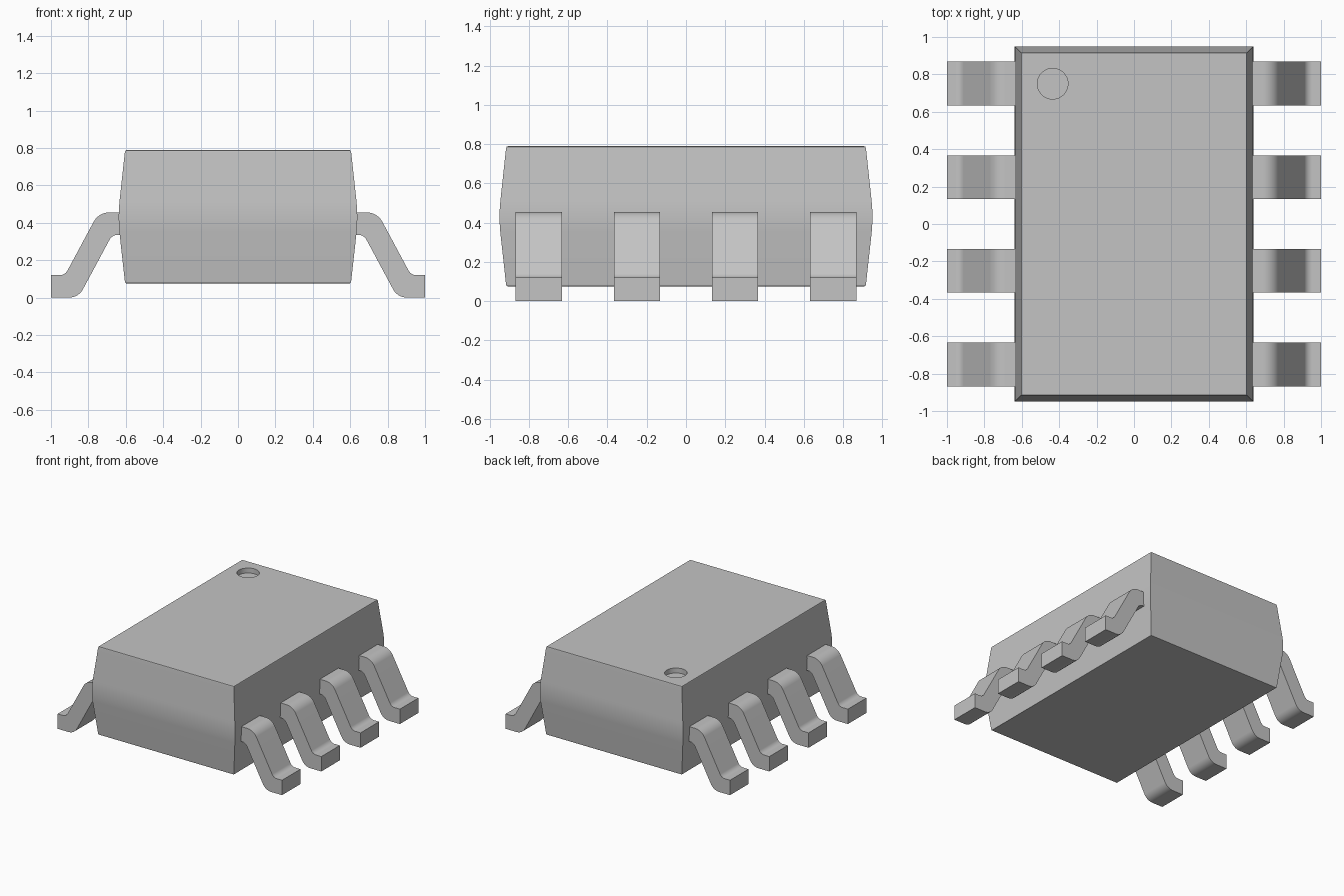
import bpy, bmesh, math
from mathutils import Vector

if "Cube" in bpy.data.objects:
    bpy.data.objects.remove(bpy.data.objects["Cube"])

GREY = (0.55, 0.55, 0.55, 1)
mat = bpy.data.materials.new("plain grey")
mat.use_nodes = True
mat.diffuse_color = GREY
mat.node_tree.nodes["Principled BSDF"].inputs["Base Color"].default_value = GREY


def finish(bm, name):
    """Turn a bmesh into a linked object with the grey material."""
    bmesh.ops.recalc_face_normals(bm, faces=bm.faces)
    mesh = bpy.data.meshes.new(name)
    bm.to_mesh(mesh)
    bm.free()
    mesh.materials.append(mat)
    obj = bpy.data.objects.new(name, mesh)
    bpy.context.collection.objects.link(obj)
    return obj


def smooth(obj):
    """Smooth the gentle bends, keep sharp edges and flat areas."""
    bpy.ops.object.select_all(action="DESELECT")
    obj.select_set(True)
    bpy.context.view_layer.objects.active = obj
    bpy.ops.object.shade_smooth_by_angle(angle=math.radians(35))
    mod = obj.modifiers.new("flat areas", "WEIGHTED_NORMAL")
    mod.keep_sharp = True


def fillet(prev, corner, nxt, tangent, steps=7):
    """Circular arc replacing a corner of a 2D outline."""
    p, c, n = Vector(prev), Vector(corner), Vector(nxt)
    a, b = (p - c).normalized(), (n - c).normalized()
    half = a.angle(b) / 2
    centre = c + (a + b).normalized() * tangent / math.cos(half)
    u, v = c + a * tangent - centre, c + b * tangent - centre
    sweep = u.angle(v)
    return [centre + (u * math.sin((1 - i / steps) * sweep)
                      + v * math.sin(i / steps * sweep)) / math.sin(sweep)
            for i in range(steps + 1)]


# Package body: stacked rectangles, widest at a softly rounded waist
HALF_X, HALF_Y = 0.638, 0.95
rings = [(0.044, 0.075), (0.036, 0.078), (0.033, 0.086), (0.004, 0.35),
         (0.001, 0.39), (0, 0.43), (0.001, 0.47), (0.004, 0.51),
         (0.033, 0.779), (0.036, 0.787), (0.044, 0.79)]
bm = bmesh.new()
loops = []
for inset, z in rings:
    x, y = HALF_X - inset, HALF_Y - inset
    loops.append([bm.verts.new((sx * x, sy * y, z))
                  for sx, sy in ((-1, -1), (1, -1), (1, 1), (-1, 1))])
for low, high in zip(loops, loops[1:]):
    for i in range(4):
        j = (i + 1) % 4
        bm.faces.new((low[i], low[j], high[j], high[i]))
bm.faces.new(loops[0])
bm.faces.new(loops[-1])
body = finish(bm, "package_body")

# Round pin-one recess cut into the top
bm = bmesh.new()
bmesh.ops.create_cone(bm, cap_ends=True, segments=48, radius1=0.082,
                      radius2=0.082, depth=0.1)
cutter = finish(bm, "recess_cutter")
cutter.location = (-0.435, 0.75, 0.8)
cutter.hide_render = True
cut = body.modifiers.new("recess", "BOOLEAN")
cut.operation, cut.solver, cut.object = "DIFFERENCE", "EXACT", cutter
bpy.context.view_layer.objects.active = body
bpy.ops.object.modifier_apply(modifier=cut.name)
bpy.data.objects.remove(cutter)
smooth(body)

# Gull-wing lead outline: (x, z, corner tangent length)
outline = [(0.6, 0.455, 0), (0.745, 0.455, 0.055), (0.925, 0.12, 0.028),
           (1, 0.12, 0), (1, 0, 0), (0.853, 0, 0.05),
           (0.673, 0.335, 0.028), (0.6, 0.335, 0)]
profile = []
for i, (x, z, tangent) in enumerate(outline):
    if tangent:
        profile += fillet(outline[i - 1][:2], (x, z), outline[i + 1][:2], tangent)
    else:
        profile.append(Vector((x, z)))


def lead(name, side, y, width=0.235):
    bm = bmesh.new()
    face = bm.faces.new([bm.verts.new((side * p.x, y - width / 2, p.y))
                         for p in profile])
    ext = bmesh.ops.extrude_face_region(bm, geom=[face])
    bmesh.ops.translate(bm, vec=(0, width, 0), verts=[
        v for v in ext["geom"] if isinstance(v, bmesh.types.BMVert)])
    smooth(finish(bm, name))


# Four leads along each long side
for side, label in ((1, "left"), (-1, "right")):
    for k in range(4):
        lead(f"{label}_lead_{k + 1}", side, -0.75 + 0.5 * k)
